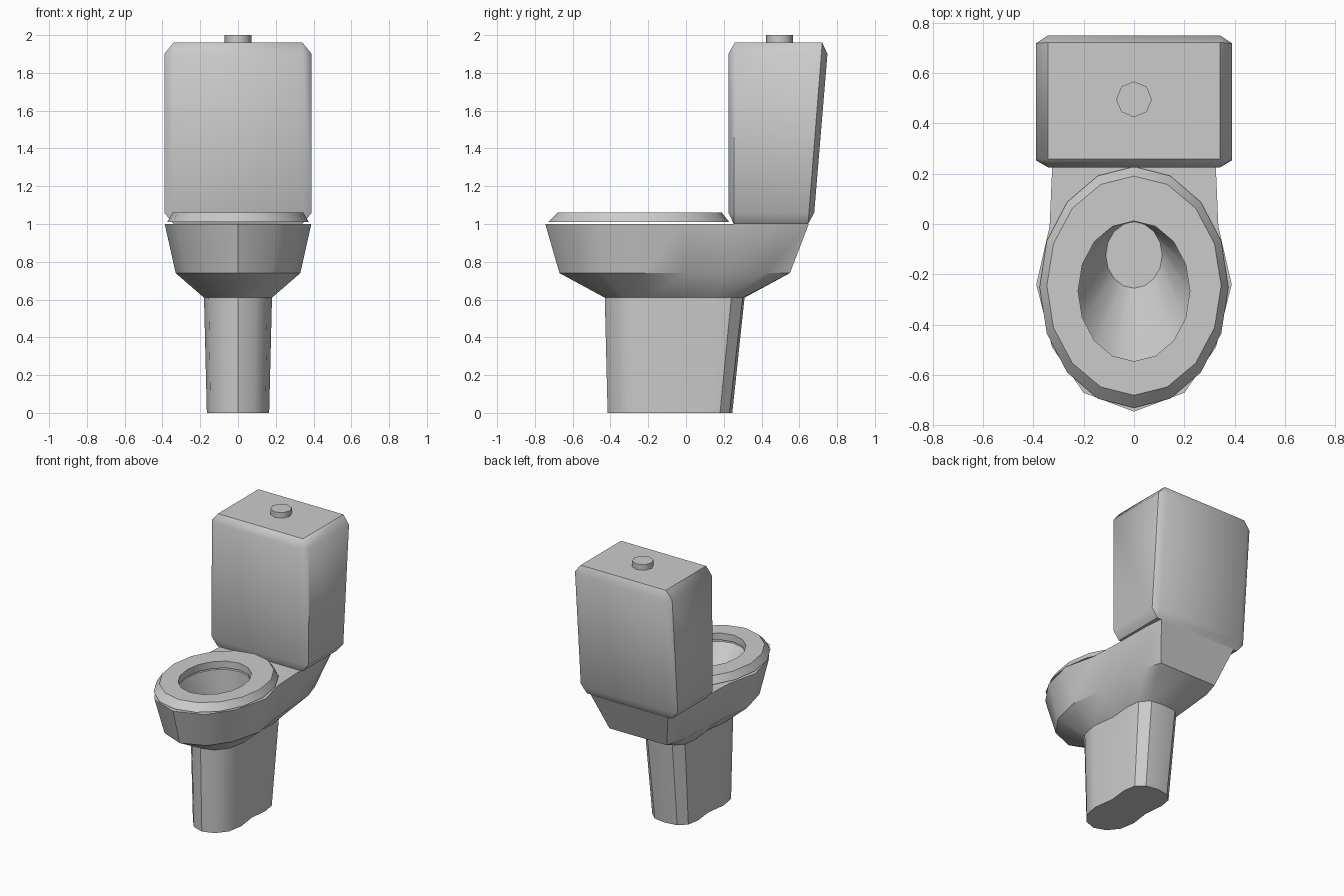
import bpy, bmesh, math
from mathutils import Matrix

if "Cube" in bpy.data.objects:
    bpy.data.objects.remove(bpy.data.objects["Cube"])


def finish(name, bm, angle):
    bmesh.ops.recalc_face_normals(bm, faces=bm.faces)
    mesh = bpy.data.meshes.new(name)
    bm.to_mesh(mesh)
    bm.free()
    ob = bpy.data.objects.new(name, mesh)
    bpy.context.collection.objects.link(ob)
    bpy.ops.object.select_all(action='DESELECT')
    ob.select_set(True)
    bpy.context.view_layer.objects.active = ob
    bpy.ops.object.shade_smooth_by_angle(angle=math.radians(angle))
    return ob


def mirrored(half, z):
    """Ring from a right-hand outline running front centre to back centre."""
    return [(x, y, z) for x, y in half] + [(-x, y, z) for x, y in half[-2:0:-1]]


def ellipse(rx, front, back, z, n=16):
    cy, ry = (front + back) / 2, (back - front) / 2
    return [(rx * math.sin(2 * math.pi * i / n),
             cy - ry * math.cos(2 * math.pi * i / n), z) for i in range(n)]


def loft(name, rings, closed=False, angle=35):
    bm = bmesh.new()
    loops = [[bm.verts.new(p) for p in r] for r in rings]
    pairs = list(zip(loops, loops[1:]))
    if closed:
        pairs.append((loops[-1], loops[0]))
    else:
        bm.faces.new(loops[0])
        bm.faces.new(loops[-1])
    n = len(loops[0])
    for a, b in pairs:
        for i in range(n):
            j = (i + 1) % n
            bm.faces.new((a[i], a[j], b[j], b[i]))
    return finish(name, bm, angle)


# Pedestal and bowl: outer outlines from floor to rim, then down the inside
foot = [(0, -.415), (.085, -.385), (.145, -.31), (.165, -.2), (.145, -.05),
        (.16, .09), (.145, .18), (.09, .23), (0, .245)]
neck = [(0, -.43), (.09, -.40), (.155, -.32), (.18, -.2), (.158, -.03),
        (.172, .14), (.16, .24), (.10, .30), (0, .31)]
belly = [(0, -.67), (.17, -.60), (.275, -.45), (.33, -.23), (.295, 0),
         (.28, .2), (.27, .42), (.23, .55), (0, .55)]
rim = [(0, -.745), (.2, -.67), (.325, -.49), (.388, -.24), (.335, -.01),
       (.326, .2), (.322, .5), (.31, .65), (0, .65)]
loft("bowl_and_pedestal", [
    mirrored(foot, 0), mirrored(neck, .61), mirrored(belly, .74), mirrored(rim, 1),
    ellipse(.225, -.545, .01, 1), ellipse(.112, -.255, .008, .68)])

# Seat ring
loft("seat", [
    ellipse(.375, -.73, .228, 1.01), ellipse(.346, -.68, .19, 1.06),
    ellipse(.222, -.545, .012, 1.06), ellipse(.222, -.545, .012, 1.01)],
    closed=True)

# Tank: bevelled box with a sloping back
bm = bmesh.new()
bmesh.ops.create_cube(bm, size=1)
bmesh.ops.bevel(bm, geom=bm.edges[:], offset=.062, segments=1,
                profile=.5, affect='EDGES')
for v in bm.verts:
    t = v.co.z + .5
    depth = .449 + .08 * t
    v.co = (v.co.x * .78, .225 + (v.co.y + .5) * depth, 1 + t * .96)
finish("tank", bm, 50)

# Flush button
bm = bmesh.new()
bmesh.ops.create_cone(bm, cap_ends=True, segments=8, radius1=.071, radius2=.071,
                      depth=.06, matrix=Matrix.Translation((0, .495, 1.97)))
finish("flush_button", bm, 50)
